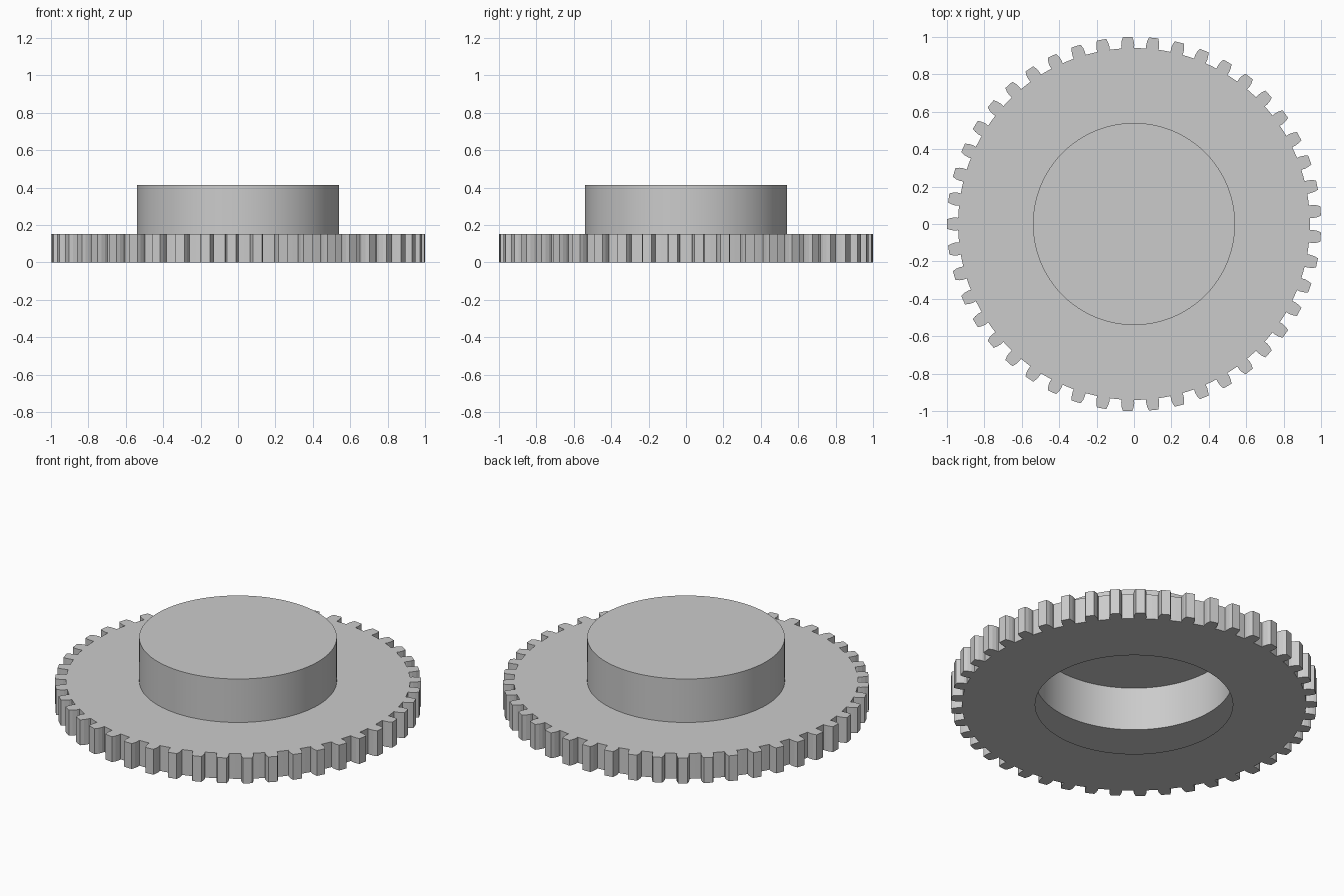
import bpy
import bmesh
import math
from mathutils import Vector

cube = bpy.data.objects.get("Cube")
if cube:
    bpy.data.objects.remove(cube, do_unlink=True)

TEETH = 45
ROOT_RADIUS = 0.94
HUB_RADIUS = 0.54
PLATE_TOP = 0.153
HUB_TOP = 0.415
HUB_SIDES = 96

# Half of one tooth: radius and half width, from root to tip
TOOTH = [(ROOT_RADIUS, 0.033), (0.957, 0.035), (0.98, 0.032), (1.0, 0.025)]

grey = bpy.data.materials.new("plain_grey")
grey.use_nodes = True
colour = (0.6, 0.6, 0.6, 1)
grey.diffuse_color = colour
grey.node_tree.nodes["Principled BSDF"].inputs["Base Color"].default_value = colour


def polar(radius, angle):
    return radius * math.cos(angle), radius * math.sin(angle)


def gear_outline():
    points = []
    step = math.tau / TEETH
    for i in range(TEETH):
        middle = math.pi + i * step
        flank = [(r, math.asin(w / r)) for r, w in TOOTH]
        points += [polar(r, middle - a) for r, a in flank]
        points += [polar(r, middle + a) for r, a in reversed(flank)]
        points.append(polar(ROOT_RADIUS, middle + step / 2))
    return points


def hub_outline():
    return [polar(HUB_RADIUS, math.tau * i / HUB_SIDES) for i in range(HUB_SIDES)]


def add_loop(bm, outline, z):
    verts = [bm.verts.new((x, y, z)) for x, y in outline]
    edges = [bm.edges.new((v, verts[i - 1])) for i, v in enumerate(verts)]
    return verts, edges


def add_wall(bm, low, high):
    return [bm.faces.new((low[i - 1], low[i], high[i], high[i - 1]))
            for i in range(len(low))]


def finish(bm, name):
    bmesh.ops.recalc_face_normals(bm, faces=bm.faces[:])
    mesh = bpy.data.meshes.new(name)
    bm.to_mesh(mesh)
    bm.free()
    mesh.materials.append(grey)
    obj = bpy.data.objects.new(name, mesh)
    bpy.context.collection.objects.link(obj)
    return obj


# Toothed plate: hollow shell with an open round hole in both flat faces
bm = bmesh.new()
rims = []
for z in (0, PLATE_TOP):
    rim, rim_edges = add_loop(bm, gear_outline(), z)
    hole, hole_edges = add_loop(bm, hub_outline(), z)
    bmesh.ops.triangle_fill(bm, edges=rim_edges + hole_edges,
                            use_beauty=True, normal=Vector((0, 0, 1)))
    rims.append(rim)
add_wall(bm, *rims)
finish(bm, "toothed_plate")

# Raised hub: closed on top, open underneath
bm = bmesh.new()
low, _ = add_loop(bm, hub_outline(), PLATE_TOP)
high, _ = add_loop(bm, hub_outline(), HUB_TOP)
add_wall(bm, low, high)
bm.faces.new(high)
hub = finish(bm, "hub")
bpy.ops.object.select_all(action='DESELECT')
hub.select_set(True)
bpy.context.view_layer.objects.active = hub
bpy.ops.object.shade_smooth_by_angle(angle=math.radians(30))
